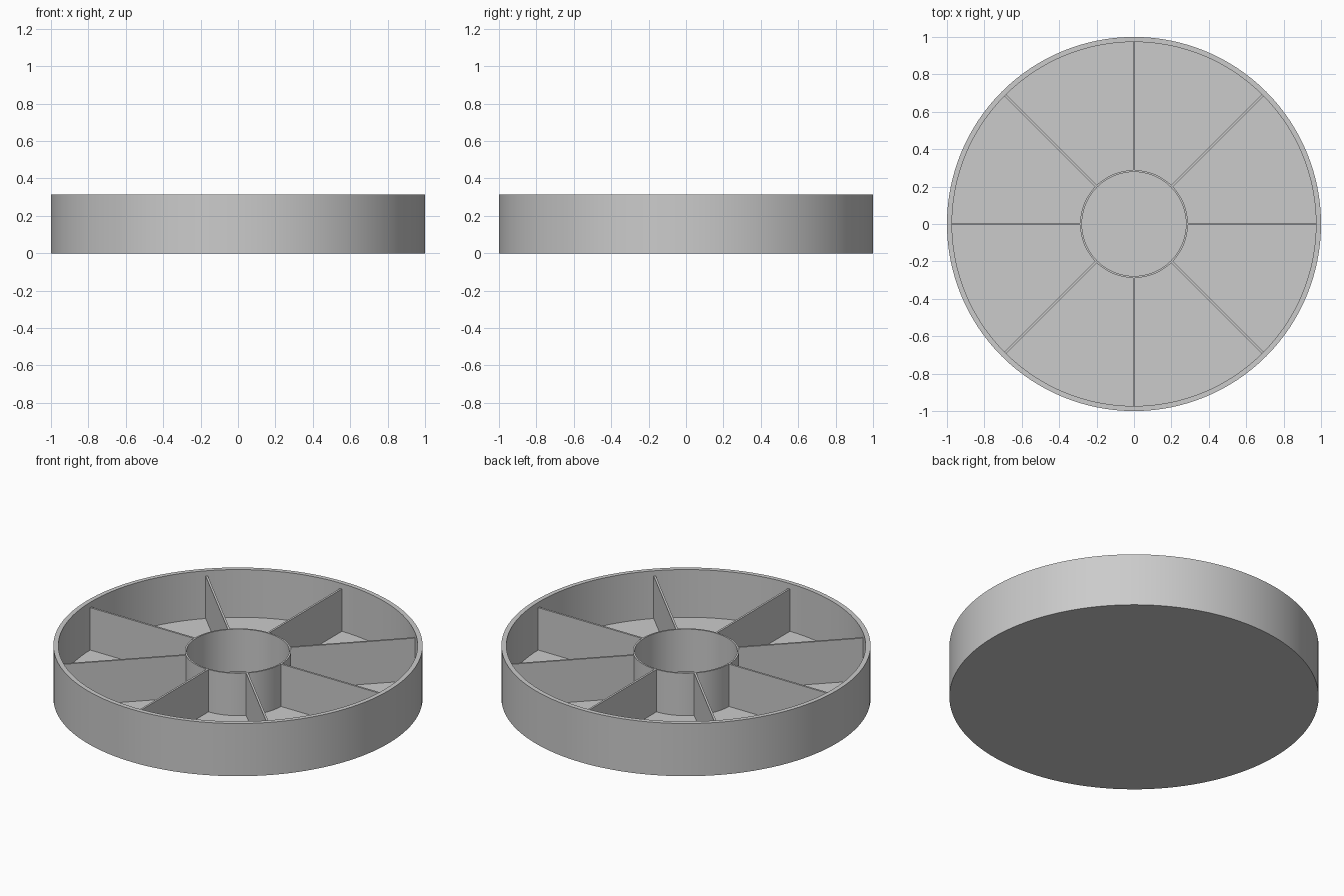
import bpy, bmesh, math
from mathutils import Matrix, Vector

cube = bpy.data.objects.get("Cube")
if cube:
    bpy.data.objects.remove(cube, do_unlink=True)

SEGMENTS = 128
HEIGHT, FLOOR, INNER_TOP = 0.315, 0.03, 0.283
RIM_OUT, RIM_IN = 1.0, 0.973
HUB_OUT, HUB_IN = 0.288, 0.278
DIVIDERS, THICKNESS = 8, 0.012

grey = bpy.data.materials.new("light_grey")
grey.use_nodes = True
colour = (0.6, 0.6, 0.6, 1)
grey.diffuse_color = colour
grey.node_tree.nodes["Principled BSDF"].inputs["Base Color"].default_value = colour


def finish(name, bm, smooth=False):
    bmesh.ops.remove_doubles(bm, verts=bm.verts, dist=1e-5)
    bmesh.ops.recalc_face_normals(bm, faces=bm.faces)
    mesh = bpy.data.meshes.new(name)
    bm.to_mesh(mesh)
    bm.free()
    mesh.materials.append(grey)
    obj = bpy.data.objects.new(name, mesh)
    bpy.context.collection.objects.link(obj)
    if smooth:
        bpy.ops.object.select_all(action="DESELECT")
        obj.select_set(True)
        bpy.context.view_layer.objects.active = obj
        bpy.ops.object.shade_smooth_by_angle(angle=math.radians(30))
    return obj


def lathe(name, profile, closed):
    """Revolve a radius/height profile around the z axis."""
    bm = bmesh.new()
    verts = [bm.verts.new((r, 0, z)) for r, z in profile]
    pairs = list(zip(verts, verts[1:]))
    if closed:
        pairs.append((verts[-1], verts[0]))
    edges = [bm.edges.new(p) for p in pairs]
    bmesh.ops.spin(bm, geom=verts + edges, cent=(0, 0, 0), axis=(0, 0, 1),
                   angle=math.tau, steps=SEGMENTS, use_merge=True)
    return finish(name, bm, smooth=True)


# Round tray: base, outer wall and floor in one profile
lathe("tray", [(0, 0), (RIM_OUT, 0), (RIM_OUT, HEIGHT), (RIM_IN, HEIGHT),
               (RIM_IN, FLOOR), (0, FLOOR)], closed=False)

# Thin central cup wall, sunk slightly into the floor
lathe("hub_wall", [(HUB_OUT, FLOOR - 0.01), (HUB_OUT, INNER_TOP),
                   (HUB_IN, INNER_TOP), (HUB_IN, FLOOR - 0.01)], closed=True)

# Radial dividers from hub to outer wall
start, end, low = HUB_OUT - 0.004, RIM_IN + 0.005, FLOOR - 0.01
for i in range(DIVIDERS):
    bm = bmesh.new()
    place = (Matrix.Rotation(i * math.tau / DIVIDERS, 4, "Z")
             @ Matrix.Translation(((start + end) / 2, 0, (low + INNER_TOP) / 2))
             @ Matrix.Diagonal(Vector((end - start, THICKNESS, INNER_TOP - low, 1))))
    bmesh.ops.create_cube(bm, size=1, matrix=place)
    finish(f"divider_{i + 1}", bm)
